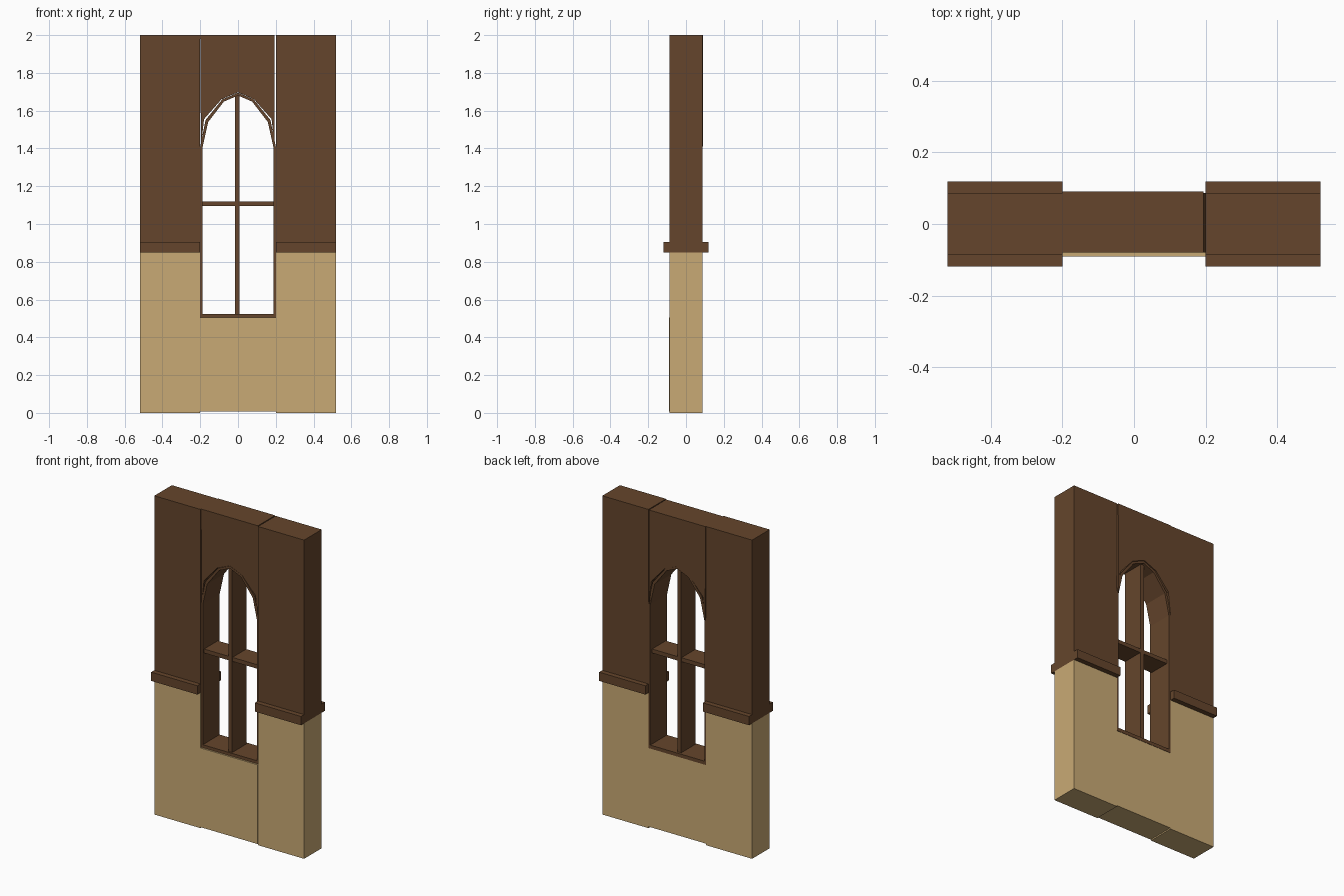
import bpy, bmesh
from mathutils import Vector

if "Cube" in bpy.data.objects:
    bpy.data.objects.remove(bpy.data.objects["Cube"])


def material(name, rgb):
    m = bpy.data.materials.new(name)
    m.diffuse_color = (*rgb, 1)
    m.use_nodes = True
    m.node_tree.nodes["Principled BSDF"].inputs["Base Color"].default_value = m.diffuse_color
    return m


TAN = material("tan plaster", (0.584, 0.402, 0.178))
BROWN = material("dark brown wood", (0.13, 0.06, 0.025))


def finish(bm, name, mat):
    bmesh.ops.recalc_face_normals(bm, faces=bm.faces[:])
    me = bpy.data.meshes.new(name)
    bm.to_mesh(me)
    bm.free()
    me.materials.append(mat)
    ob = bpy.data.objects.new(name, me)
    bpy.context.collection.objects.link(ob)
    return ob


def prism(name, pts, offset, mat):
    """Extrude a closed outline of 3D points by an offset vector."""
    bm = bmesh.new()
    a = [bm.verts.new(p) for p in pts]
    b = [bm.verts.new(Vector(p) + Vector(offset)) for p in pts]
    bm.faces.new(a)
    bm.faces.new(b[::-1])
    for i in range(len(a)):
        j = (i + 1) % len(a)
        bm.faces.new((a[i], a[j], b[j], b[i]))
    return finish(bm, name, mat)


def box(name, x0, x1, y0, y1, z0, z1, mat):
    pts = [(x0, y0, z0), (x1, y0, z0), (x1, y0, z1), (x0, y0, z1)]
    return prism(name, pts, (0, y1 - y0, 0), mat)


W, L = 0.087, 0.118          # half depth of wall and of ledge
RAIL = 0.85                  # height where plaster meets wood

# side walls: plaster below, wood with a projecting ledge above
for side, x0, x1 in (("left", -0.52, -0.2), ("right", 0.2, 0.52)):
    box(side + "_lower_wall", x0, x1, -W, W, 0, RAIL, TAN)
    half = [(L, RAIL), (L, 0.905), (W, 0.905), (W, 2.0)]
    outline = half + [(-y, z) for y, z in reversed(half)]
    prism(side + "_upper_wall", [(x0, y, z) for y, z in outline],
          (x1 - x0, 0, 0), BROWN)

# plaster wall under the window
box("wall_under_window", -0.2, 0.2, -0.09, 0.084, 0.008, 0.505, TAN)

# wood wall over the window, cut by a faceted arch; thin gap on the right
arch = [(-0.196, 1.41), (-0.18, 1.555), (-0.088, 1.66), (0, 1.697),
        (0.085, 1.66), (0.178, 1.555), (0.193, 1.41)]
prism("wall_over_window",
      [(x, -0.08, z) for x, z in arch + [(0.194, 2.0), (-0.2, 2.0)]],
      (0, 0.171, 0), BROWN)

# window frame: a ring following the opening
half_out = [(0.2, 0.502), (0.2, 1.41), (0.172, 1.55), (0.083, 1.66)]
half_in = [(0.188, 0.524), (0.188, 1.405), (0.158, 1.54), (0.075, 1.648)]


def loop(half, top):
    return half + [(0, top)] + [(-x, z) for x, z in reversed(half)]


bm = bmesh.new()
rings = [[bm.verts.new((x, y, z)) for x, z in pts]
         for pts, y in ((loop(half_out, 1.695), -0.08), (loop(half_out, 1.695), 0.086),
                        (loop(half_in, 1.68), 0.086), (loop(half_in, 1.68), -0.08))]
n = len(rings[0])
for r in range(4):
    a, b = rings[r], rings[(r + 1) % 4]
    for i in range(n):
        j = (i + 1) % n
        bm.faces.new((a[i], a[j], b[j], b[i]))
finish(bm, "window_frame", BROWN)

# window bars
box("window_mullion", -0.016, 0.009, -0.07, 0.07, 0.52, 1.682, BROWN)
box("window_transom", -0.19, 0.19, -0.068, 0.068, 1.095, 1.12, BROWN)
